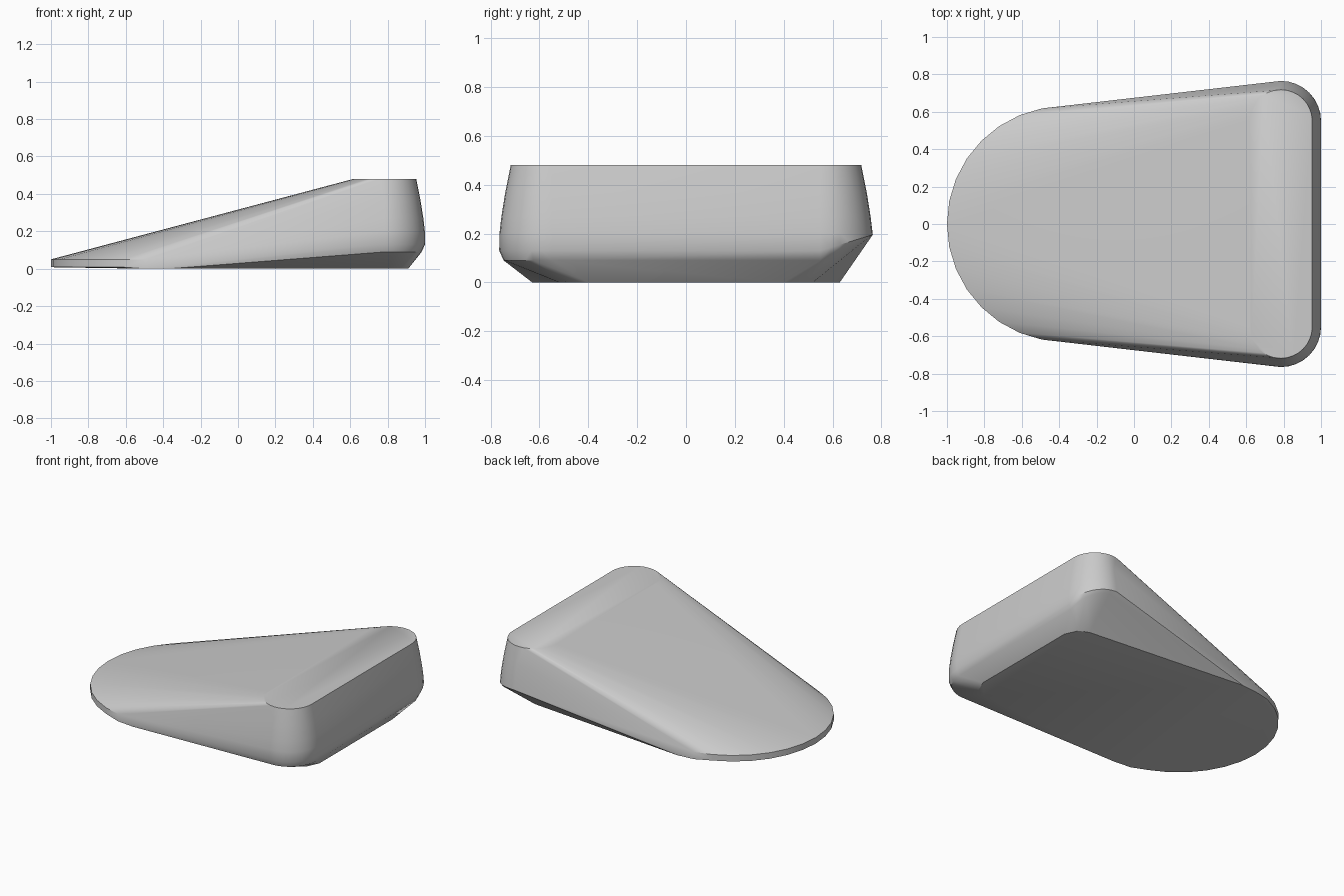
import bpy
import bmesh
from math import sin, cos, pi, radians

cube = bpy.data.objects.get("Cube")
if cube:
    bpy.data.objects.remove(cube)

grey = bpy.data.materials.new("plain grey")
grey.use_nodes = True
colour = (0.6, 0.6, 0.6, 1)
grey.diffuse_color = colour
grey.node_tree.nodes["Principled BSDF"].inputs["Base Color"].default_value = colour

CORNER_X, CORNER_Y = 0.785, 0.55
points = []


def corner(side, radius, height, full=False):
    """Rounded heel corner; height is a function of the sweep angle."""
    steps = 32 if full else 8
    sweep = 2 * pi if full else pi / 2
    for i in range(steps + 1):
        a = sweep * i / steps
        points.append((CORNER_X + radius * cos(a),
                       side * (CORNER_Y + radius * sin(a)), height(a)))


# Thin round toe
for i in range(32):
    a = 2 * pi * i / 32
    x, y = -0.37 + 0.63 * cos(a), 0.63 * sin(a)
    if x < -0.3:
        points.append((x, y, 0.05))
        points.append((x, y, 0.008 if x < -0.5 else 0))

for side in (-1, 1):
    # Flat top pad and bulging heel wall
    corner(side, 0.168, lambda a: 0.48, full=True)
    for radius, z in ((0.19, 0.37), (0.206, 0.27), (0.214, 0.2)):
        corner(side, radius, lambda a: z)
    # Flat sole
    points += [(0.91, side * 0.4, 0), (0.87, side * 0.49, 0), (0.8, side * 0.52, 0)]

# Rounded lower edge on one side, rising undercut on the other
corner(-1, 0.215, lambda a: 0.13)
corner(-1, 0.197, lambda a: 0.09)
corner(1, 0.215, lambda a: 0.13 + 0.065 * sin(a))
corner(1, 0.197, lambda a: 0.09 + 0.09 * sin(a))

# Skin the sections into one solid wedge
bm = bmesh.new()
for p in points:
    bm.verts.new(p)
bmesh.ops.remove_doubles(bm, verts=bm.verts, dist=0.0005)
hull = bmesh.ops.convex_hull(bm, input=bm.verts)
loose = {v for v in hull["geom_interior"] + hull["geom_unused"]
         if isinstance(v, bmesh.types.BMVert)}
bmesh.ops.delete(bm, geom=list(loose), context="VERTS")
bmesh.ops.dissolve_limit(bm, angle_limit=radians(0.3), verts=bm.verts, edges=bm.edges)
bmesh.ops.recalc_face_normals(bm, faces=bm.faces)

mesh = bpy.data.meshes.new("wedge_body")
bm.to_mesh(mesh)
bm.free()
mesh.materials.append(grey)
wedge = bpy.data.objects.new("wedge_body", mesh)
bpy.context.collection.objects.link(wedge)
bpy.ops.object.select_all(action="DESELECT")
wedge.select_set(True)
bpy.context.view_layer.objects.active = wedge
bpy.ops.object.shade_smooth_by_angle(angle=radians(30))
